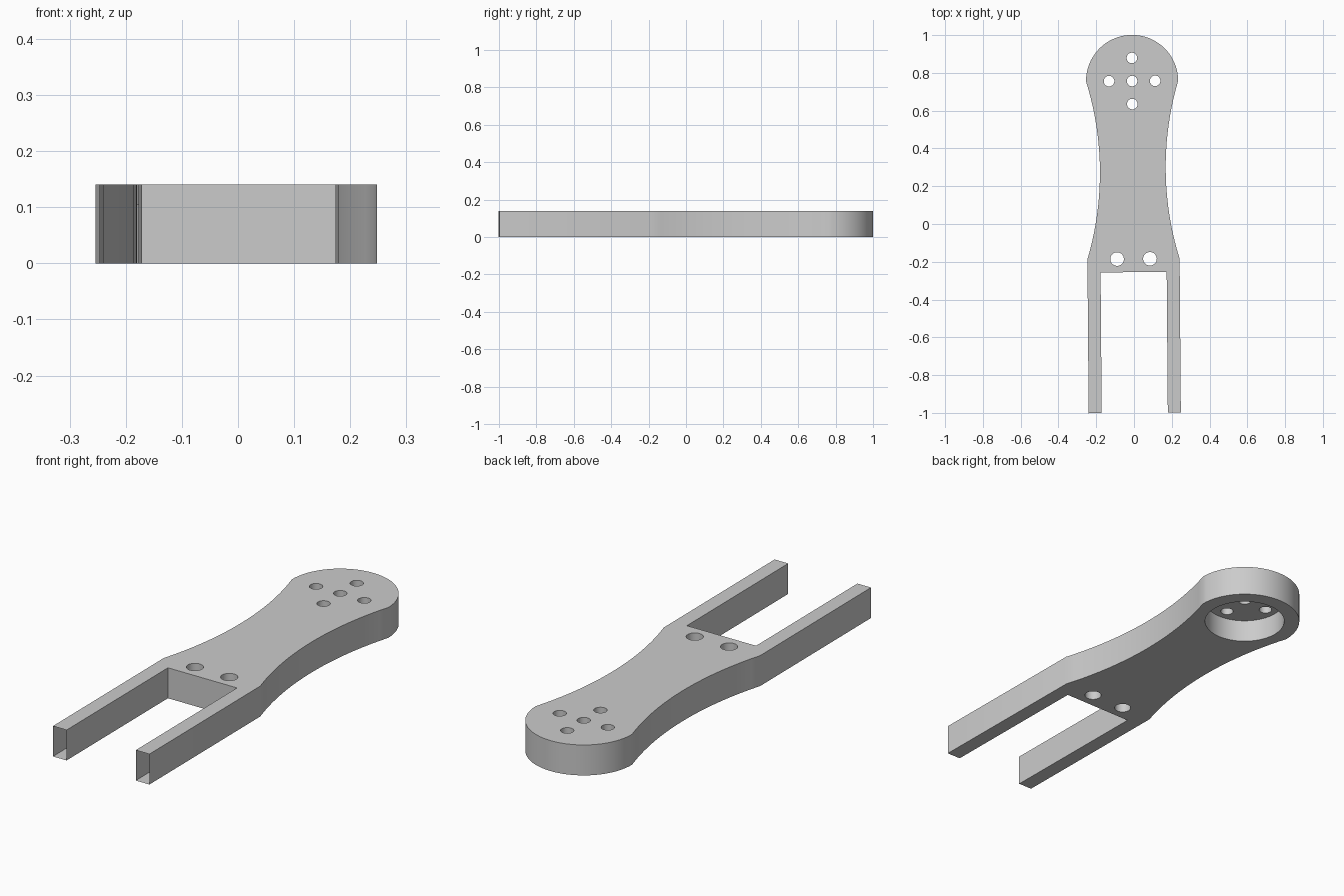
import bpy, bmesh, math

if "Cube" in bpy.data.objects:
    bpy.data.objects.remove(bpy.data.objects["Cube"], do_unlink=True)

HEIGHT = 0.14
HEAD_Y, HEAD_R = 0.757, 0.244
SHOULDER_Y = -0.185
SLOT_Y, SLOT_X = -0.255, 0.175
WAIST_X = 0.174

grey = bpy.data.materials.new("plain grey")
grey.use_nodes = True
grey.diffuse_color = (0.6, 0.6, 0.6, 1)
grey.node_tree.nodes["Principled BSDF"].inputs["Base Color"].default_value = (0.6, 0.6, 0.6, 1)


def neck_curve(steps=20):
    """Concave side of the neck, from the shoulder up to the head."""
    mid, half = (HEAD_Y + SHOULDER_Y) / 2, (HEAD_Y - SHOULDER_Y) / 2
    sag = HEAD_R - WAIST_X
    radius = (half ** 2 + sag ** 2) / (2 * sag)
    sweep = math.asin(half / radius)
    angles = [sweep * (2 * i / steps - 1) for i in range(steps + 1)]
    return [(WAIST_X + radius * (1 - math.cos(a)), mid + radius * math.sin(a))
            for a in angles]


# Outline of the right half, mirrored to close the fork shape
side = [(SLOT_X, SLOT_Y), (SLOT_X, -1), (HEAD_R, -1)] + neck_curve()
head = [(HEAD_R * math.cos(a), HEAD_Y + HEAD_R * math.sin(a))
        for a in (math.pi * i / 40 for i in range(1, 40))]
outline = side + head + [(-x, y) for x, y in reversed(side)]

bm = bmesh.new()
base = bm.faces.new([bm.verts.new((x, y, 0)) for x, y in outline])
top = bmesh.ops.extrude_face_region(bm, geom=[base])["geom"]
bmesh.ops.translate(bm, vec=(0, 0, HEIGHT),
                    verts=[v for v in top if isinstance(v, bmesh.types.BMVert)])
bmesh.ops.recalc_face_normals(bm, faces=bm.faces)
mesh = bpy.data.meshes.new("fork_arm")
bm.to_mesh(mesh)
bm.free()
arm = bpy.data.objects.new("fork_arm", mesh)
bpy.context.collection.objects.link(arm)
mesh.materials.append(grey)
bpy.context.view_layer.objects.active = arm


def bore(x, y, radius, z_top=0.3):
    """Cut a round hole upward from below the arm."""
    bpy.ops.mesh.primitive_cylinder_add(vertices=40, radius=radius, depth=z_top + 0.1,
                                        location=(x, y, (z_top - 0.1) / 2))
    cutter = bpy.context.object
    cutter.name = "hole_cutter"
    cutter.hide_render = True
    cut = arm.modifiers.new("hole", "BOOLEAN")
    cut.operation, cut.solver, cut.object = "DIFFERENCE", "EXACT", cutter
    bpy.context.view_layer.objects.active = arm
    bpy.ops.object.modifier_apply(modifier=cut.name)
    bpy.data.objects.remove(cutter, do_unlink=True)


# Round pocket under the head, screw holes and shoulder holes
bore(0, HEAD_Y, 0.177, 0.105)
for dx, dy in ((0, 0), (1, 0), (-1, 0), (0, 1), (0, -1)):
    bore(0.122 * dx, HEAD_Y + 0.122 * dy, 0.028)
for sx in (-1, 1):
    bore(0.087 * sx, SHOULDER_Y, 0.036)

# The prong tips are open
bm = bmesh.new()
bm.from_mesh(mesh)
tips = [f for f in bm.faces if f.normal.y < -0.9 and f.calc_center_median().y < -0.99]
bmesh.ops.delete(bm, geom=tips, context="FACES")
bm.to_mesh(mesh)
bm.free()

# Slight turn of the whole arm
arm.rotation_euler.z = 0.008
arm.location.x = -0.004

bpy.ops.object.select_all(action="DESELECT")
arm.select_set(True)
bpy.context.view_layer.objects.active = arm
bpy.ops.object.shade_smooth_by_angle(angle=math.radians(30))
